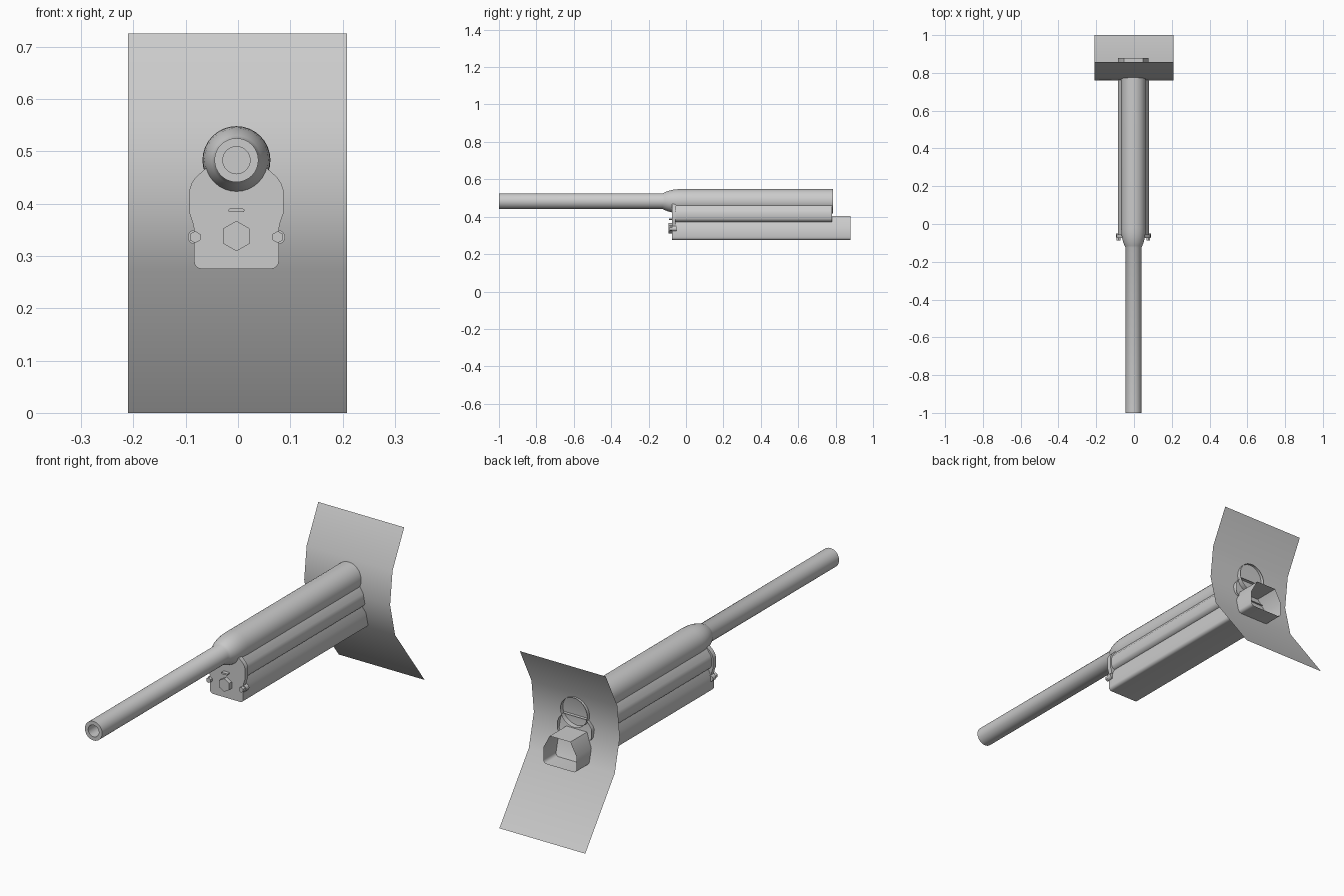
import bpy, bmesh, math

if "Cube" in bpy.data.objects:
    bpy.data.objects.remove(bpy.data.objects["Cube"])

CX = -0.003   # shared centre line of the gun
AXIS_Z = 0.483

grey = bpy.data.materials.new("plain grey")
grey.diffuse_color = (0.6, 0.6, 0.6, 1)
grey.use_nodes = True
grey.node_tree.nodes["Principled BSDF"].inputs["Base Color"].default_value = grey.diffuse_color


def finish(name, bm, angle=35, recalc=True):
    if recalc:
        bmesh.ops.recalc_face_normals(bm, faces=bm.faces)
    me = bpy.data.meshes.new(name)
    bm.to_mesh(me)
    bm.free()
    me.materials.append(grey)
    ob = bpy.data.objects.new(name, me)
    bpy.context.collection.objects.link(ob)
    bpy.context.view_layer.objects.active = ob
    ob.select_set(True)
    bpy.ops.object.shade_smooth_by_angle(angle=math.radians(angle))
    ob.select_set(False)
    return ob


def extrude(name, outline, y0, y1, front=True, back=True, angle=35):
    """Extrude an x/z outline along y, with optional end caps."""
    bm = bmesh.new()
    a = [bm.verts.new((x, y0, z)) for x, z in outline]
    b = [bm.verts.new((x, y1, z)) for x, z in outline]
    n = len(a)
    for i in range(n):
        j = (i + 1) % n
        bm.faces.new((a[i], a[j], b[j], b[i]))
    if front:
        bm.faces.new(a[::-1])
    if back:
        bm.faces.new(b)
    return finish(name, bm, angle)


def mirrored(half):
    """Complete a right-hand half outline listed from bottom to top."""
    return [(CX + x, z) for x, z in half] + [(CX - x, z) for x, z in reversed(half)]


def ngon(x, z, r, n, turn=0.0):
    return [(x + r * math.cos(turn + math.tau * i / n),
             z + r * math.sin(turn + math.tau * i / n)) for i in range(n)]


def arc(cx, cz, r, a0, a1, n=4):
    return [(cx + r * math.cos(math.radians(a0 + (a1 - a0) * i / n)),
             cz + r * math.sin(math.radians(a0 + (a1 - a0) * i / n))) for i in range(n + 1)]


# Barrel with bore, flared sleeve and open rear, turned about y
profile = [(0.0, -0.90), (0.026, -0.90), (0.026, -1.0), (0.042, -1.0), (0.042, -0.125),
           (0.047, -0.115), (0.055, -0.095), (0.061, -0.07), (0.064, -0.045),
           (0.065, -0.02), (0.065, 0.785)]
bm = bmesh.new()
SEG = 32
rings = []
for r, y in profile:
    if r == 0:
        rings.append([bm.verts.new((CX, y, AXIS_Z))] * SEG)
    else:
        rings.append([bm.verts.new((x, y, z)) for x, z in ngon(CX, AXIS_Z, r, SEG)])
for p, q in zip(rings, rings[1:]):
    for i in range(SEG):
        j = (i + 1) % SEG
        vs = [p[i], p[j], q[j], q[i]]
        bm.faces.new(list(dict.fromkeys(vs)))
finish("barrel", bm)

# Lower housing: rounded bottom, chamfered top, open at the rear
bottom = arc(0.066, 0.290, 0.015, -90, 0)
extrude("lower_housing", mirrored(bottom + [(0.081, 0.345), (0.05, 0.403)]),
        -0.07, 0.88, back=False)

# Middle housing between sleeve and lower housing
extrude("middle_housing",
        mirrored([(0.066, 0.372), (0.078, 0.38), (0.083, 0.39), (0.083, 0.42),
                  (0.079, 0.435), (0.056, 0.465)]),
        -0.07, 0.78, back=False)

# Front cover plate with a pinched waist
extrude("front_cover",
        mirrored(bottom + [(0.081, 0.352), (0.084, 0.365), (0.090, 0.382), (0.090, 0.425),
                           (0.086, 0.438), (0.078, 0.450), (0.058, 0.468)]),
        -0.075, -0.055)

# Fasteners on the front cover
extrude("centre_bolt", ngon(CX, 0.338, 0.029, 6, math.pi / 6), -0.093, -0.07)
for side, label in ((-1, "left"), (1, "right")):
    x = CX + side * 0.079
    extrude(label + "_bolt_ear", ngon(x, 0.336, 0.014, 16), -0.072, -0.05)
    extrude(label + "_side_bolt", ngon(x, 0.336, 0.0115, 6, math.pi / 6), -0.088, -0.07)

# Small lifting tab above the centre bolt
tab = arc(CX + 0.012, 0.387, 0.0035, -90, 90) + arc(CX - 0.012, 0.387, 0.0035, 90, 270)
extrude("front_tab", tab, -0.092, -0.07)

# Thin curved shield, a single sheet bowed toward the front
bm = bmesh.new()
rows = [[bm.verts.new((x, y, z)) for x in (-0.21, 0.208)]
        for y, z in ((1.0, 0.0), (0.795, 0.275), (0.76, 0.42), (0.777, 0.565), (0.858, 0.725))]
for p, q in zip(rows, rows[1:]):
    bm.faces.new((p[0], p[1], q[1], q[0]))
finish("shield", bm, 60, recalc=False)
